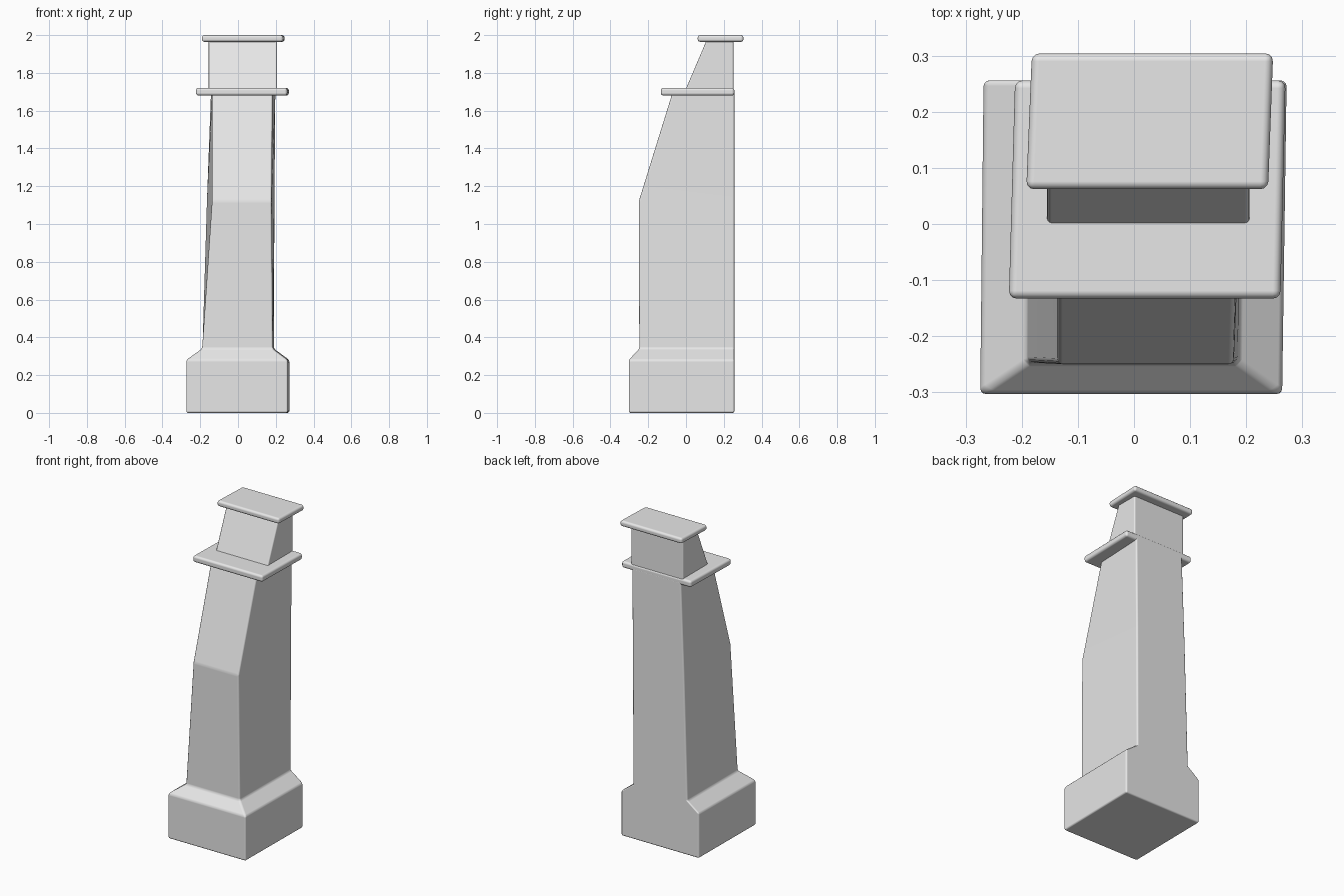
import bpy
import bmesh
import math

cube = bpy.data.objects.get("Cube")
if cube:
    bpy.data.objects.remove(cube, do_unlink=True)

GREY = (0.8, 0.8, 0.8, 1)
plaster = bpy.data.materials.new("light_grey_plaster")
plaster.use_nodes = True
plaster.diffuse_color = GREY
plaster.node_tree.nodes["Principled BSDF"].inputs["Base Color"].default_value = GREY


def ring(z, front, back, front_x, back_x):
    """Four corners of one level: front pair, then back pair."""
    return [(front_x[0], front, z), (front_x[1], front, z),
            (back_x[1], back, z), (back_x[0], back, z)]


def loft(name, rings, bevel):
    """Skin a stack of four-cornered rings, cap both ends and soften the edges."""
    bm = bmesh.new()
    levels = [[bm.verts.new(p) for p in r] for r in rings]
    for low, high in zip(levels, levels[1:]):
        for i in range(4):
            j = (i + 1) % 4
            bm.faces.new((low[i], low[j], high[j], high[i]))
    bm.faces.new(reversed(levels[0]))
    bm.faces.new(levels[-1])
    bmesh.ops.recalc_face_normals(bm, faces=bm.faces)
    mesh = bpy.data.meshes.new(name)
    bm.to_mesh(mesh)
    bm.free()
    mesh.materials.append(plaster)
    obj = bpy.data.objects.new(name, mesh)
    bpy.context.collection.objects.link(obj)
    mod = obj.modifiers.new("soft_edges", "BEVEL")
    mod.width = bevel
    mod.segments = 3
    mod.limit_method = "ANGLE"
    mod.angle_limit = math.radians(10)
    mod.harden_normals = True
    mesh.shade_smooth()
    return obj


def slab(name, bottom, top, front, back, front_x, back_x, bevel):
    return loft(name, [ring(z, front, back, front_x, back_x) for z in (bottom, top)], bevel)


BACK = 0.256
foot_front, foot_back = (-0.274, 0.264), (-0.268, 0.272)

# Plinth, sloped shoulder and tapering breast in one body with a flat back
loft("chimney_body", [
    ring(0, -0.303, BACK, foot_front, foot_back),
    ring(0.28, -0.303, BACK, foot_front, foot_back),
    ring(0.34, -0.247, BACK, (-0.19, 0.185), (-0.188, 0.19)),
    ring(1.12, -0.25, BACK, (-0.137, 0.178), (-0.165, 0.193)),
    ring(1.7, -0.07, BACK, (-0.137, 0.183), (-0.143, 0.198)),
], 0.01)

# Mantel ledge
slab("lower_ledge", 1.68, 1.721, -0.133, BACK, (-0.223, 0.261), (-0.212, 0.27), 0.014)

# Neck with a sloping front
loft("upper_neck", [
    ring(1.7, -0.007, BACK - 0.005, (-0.155, 0.206), (-0.155, 0.206)),
    ring(1.98, 0.112, BACK - 0.005, (-0.155, 0.206), (-0.155, 0.206)),
], 0.008)

# Top cap
slab("top_cap", 1.964, 2, 0.062, 0.304, (-0.192, 0.239), (-0.182, 0.248), 0.014)
